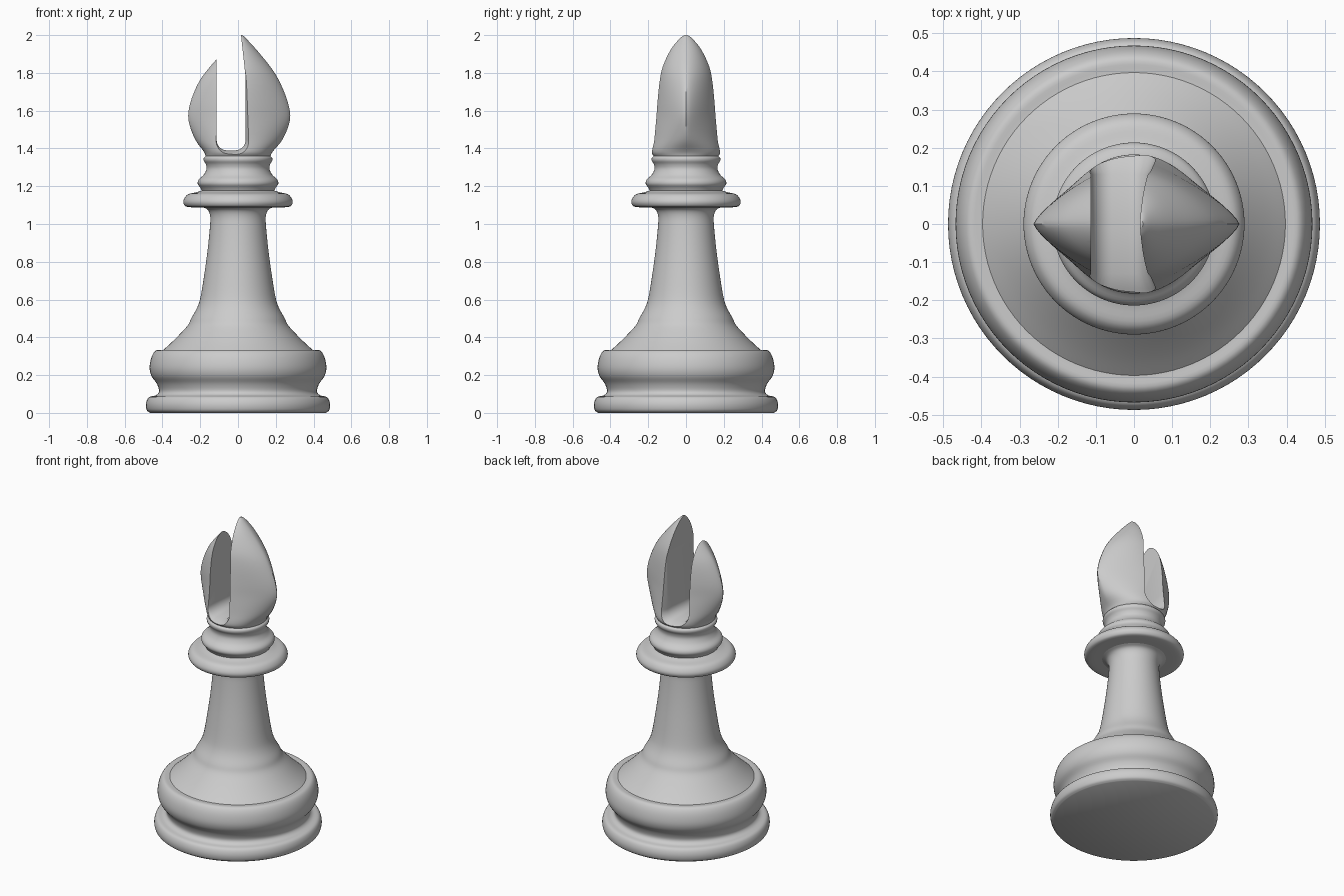
import bpy, bmesh
from math import sin, cos, pi
from mathutils import Vector

cube = bpy.data.objects.get("Cube")
if cube:
    bpy.data.objects.remove(cube, do_unlink=True)

grey = bpy.data.materials.new("plain grey")
grey.use_nodes = True
colour = (0.6, 0.6, 0.6, 1)
grey.diffuse_color = colour
grey.node_tree.nodes["Principled BSDF"].inputs["Base Color"].default_value = colour


def smooth_path(points, steps):
    """Catmull-Rom curve through points of any dimension."""
    pts = [Vector(p) for p in points]
    pts = [2 * pts[0] - pts[1]] + pts + [2 * pts[-1] - pts[-2]]
    out = []
    for a, b, c, d in zip(pts, pts[1:], pts[2:], pts[3:]):
        for i in range(steps):
            t = i / steps
            out.append(0.5 * (2 * b + (c - a) * t + (2 * a - 5 * b + 4 * c - d) * t * t
                              + (3 * b - a - 3 * c + d) * t ** 3))
    return out + [pts[-2]]


def loft(name, rings):
    """Closed solid through a list of rings of equal length."""
    bm = bmesh.new()
    loops = [[bm.verts.new(p) for p in ring] for ring in rings]
    n = len(loops[0])
    for low, high in zip(loops, loops[1:]):
        for i in range(n):
            j = (i + 1) % n
            bm.faces.new((low[i], low[j], high[j], high[i]))
    bm.faces.new(loops[0][::-1])
    bm.faces.new(loops[-1])
    bmesh.ops.recalc_face_normals(bm, faces=bm.faces)
    mesh = bpy.data.meshes.new(name)
    bm.to_mesh(mesh)
    bm.free()
    mesh.materials.append(grey)
    obj = bpy.data.objects.new(name, mesh)
    bpy.context.collection.objects.link(obj)
    return obj


def shade(obj, angle):
    bpy.ops.object.select_all(action='DESELECT')
    obj.select_set(True)
    bpy.context.view_layer.objects.active = obj
    bpy.ops.object.shade_smooth_by_angle(angle=angle)


def lathe(name, profile):
    path = smooth_path(profile, 4)
    obj = loft(name, [[(r * cos(a), r * sin(a), z) for a in
                       (2 * pi * i / 96 for i in range(96))] for r, z in path])
    shade(obj, 0.7)


# Turned body, from the foot up to the neck
lathe("foot", [(.465, 0), (.483, .015), (.487, .05), (.472, .083), (.435, .093),
               (.418, .115), (.43, .155), (.458, .195), (.468, .24), (.458, .295),
               (.435, .33), (.40, .332)])
lathe("stem", [(.405, .325), (.355, .37), (.305, .42), (.265, .465), (.245, .505),
               (.215, .56), (.197, .62), (.176, .75), (.16, .87), (.149, .98),
               (.147, 1.04), (.16, 1.075), (.19, 1.09)])
lathe("collar", [(.18, 1.088), (.265, 1.09), (.287, 1.105), (.287, 1.13),
                 (.265, 1.157), (.22, 1.168), (.19, 1.178)])
lathe("neck", [(.185, 1.165), (.198, 1.19), (.213, 1.212), (.208, 1.235),
               (.182, 1.26), (.167, 1.29), (.17, 1.315), (.181, 1.335),
               (.181, 1.35), (.172, 1.36), (.17, 1.372)])

# Head: lopsided superellipse sections (z, centre x, left x, right x, half depth, power)
sections = smooth_path([
    (1.36, 0, -.172, .172, .172, 2), (1.385, 0, -.182, .185, .184, 1.95),
    (1.45, 0, -.228, .237, .18, 1.55), (1.55, 0, -.262, .275, .174, 1.3),
    (1.64, 0, -.253, .265, .164, 1.35), (1.75, .005, -.208, .222, .148, 1.5),
    (1.83, .01, -.15, .173, .128, 1.6), (1.92, .015, -.07, .10, .084, 1.7),
    (1.98, .018, -.01, .045, .035, 1.8), (2, .018, .012, .024, .008, 2)], 4)


def head_ring(z, cx, left, right, depth, power, n=80):
    ring = []
    for i in range(n):
        a = 2 * pi * i / n
        c, s = cos(a), sin(a)
        k = (abs(c) ** power + abs(s) ** power) ** (-1 / power)
        ring.append((cx + c * k * (right - cx if c > 0 else cx - left), s * k * depth, z))
    return ring


head = loft("head", [head_ring(*s) for s in sections])

# Round-bottomed slot through the head, flaring slightly towards its mouths
LEFT, RIGHT, FLOOR, RADIUS = -.113, .04, 1.39, .055


def slot_ring(y):
    flare = max(0, abs(y) - .13) * .45
    r = RADIUS + flare
    arc = [pi * i / 20 for i in range(11)]
    ring = [(LEFT - flare, y, 2.2), (LEFT - flare, y, 1.8)]
    ring += [(LEFT + RADIUS - r * cos(a), y, FLOOR + RADIUS - r * sin(a)) for a in arc]
    ring += [(RIGHT - RADIUS + r * sin(a), y, FLOOR + RADIUS - r * cos(a)) for a in arc]
    return ring + [(RIGHT + flare, y, 1.78), (RIGHT - .024 + flare, y, 2), (RIGHT - .04, y, 2.2)]


cutter = loft("slot_cutter", [slot_ring(y) for y in (-.3, -.17, -.13, .13, .17, .3)])
cutter.hide_render = True
cutter.hide_set(True)
slot = head.modifiers.new("slot", 'BOOLEAN')
slot.operation = 'DIFFERENCE'
slot.solver = 'EXACT'
slot.object = cutter
bpy.context.view_layer.objects.active = head
bpy.ops.object.modifier_apply(modifier="slot")
bpy.data.objects.remove(cutter, do_unlink=True)
shade(head, 0.6)
